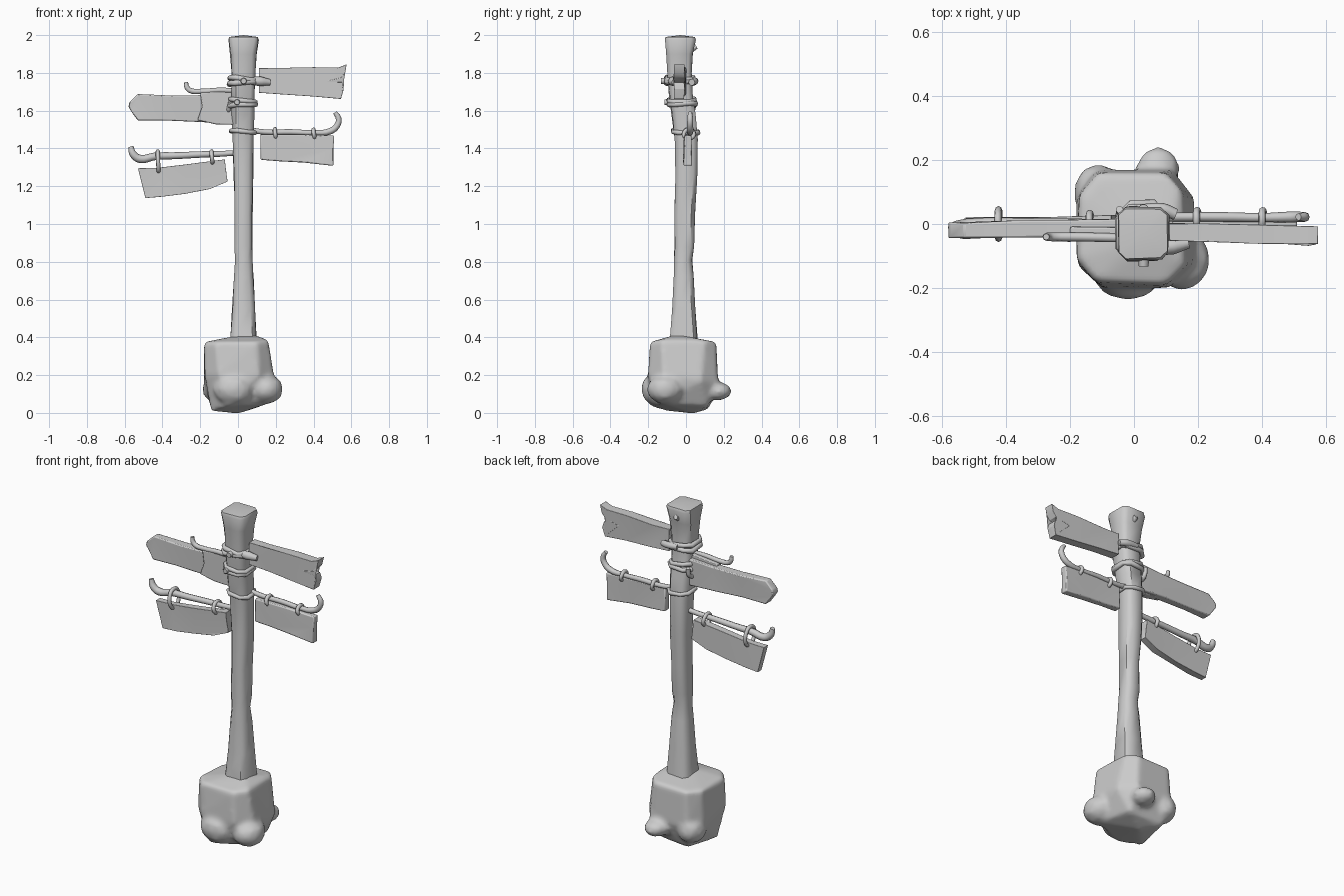
import bpy, bmesh, math, random
from mathutils import Vector

if "Cube" in bpy.data.objects:
    bpy.data.objects.remove(bpy.data.objects["Cube"])

random.seed(4)


def activate(ob):
    bpy.ops.object.select_all(action='DESELECT')
    ob.select_set(True)
    bpy.context.view_layer.objects.active = ob


def finish(name, bm, bevel=0.0, angle=40):
    bmesh.ops.recalc_face_normals(bm, faces=bm.faces)
    me = bpy.data.meshes.new(name)
    bm.to_mesh(me)
    bm.free()
    ob = bpy.data.objects.new(name, me)
    bpy.context.collection.objects.link(ob)
    if bevel:
        m = ob.modifiers.new("bevel", 'BEVEL')
        m.width, m.segments, m.limit_method = bevel, 2, 'ANGLE'
    activate(ob)
    bpy.ops.object.shade_smooth_by_angle(angle=math.radians(angle))
    return ob


def tube(name, pts, radii, closed=False, handle=True):
    """Round bar along a path, one radius per point."""
    cu = bpy.data.curves.new(name, 'CURVE')
    cu.dimensions, cu.bevel_depth, cu.bevel_resolution = '3D', 1.0, 2
    cu.use_fill_caps, cu.resolution_u = True, 4
    sp = cu.splines.new('BEZIER')
    sp.bezier_points.add(len(pts) - 1)
    for i, (bp, p) in enumerate(zip(sp.bezier_points, pts)):
        bp.co = p
        bp.radius = radii[i % len(radii)]
        bp.handle_left_type = bp.handle_right_type = 'AUTO' if handle else 'VECTOR'
    sp.use_cyclic_u = closed
    ob = bpy.data.objects.new(name, cu)
    bpy.context.collection.objects.link(ob)
    activate(ob)
    bpy.ops.object.convert(target='MESH')
    bpy.ops.object.shade_smooth_by_angle(angle=math.radians(50))
    return bpy.context.object


def board(name, outline, y0, y1, thick):
    """Plank cut from an x-z outline; its centre runs from y0 (left) to y1 (right)."""
    xs = [p[0] for p in outline]
    lo, hi = min(xs), max(xs)
    bm = bmesh.new()
    rings = []
    for s in (-0.5, 0.5):
        ring = []
        for x, z in outline:
            y = y0 + (y1 - y0) * (x - lo) / (hi - lo)
            ring.append(bm.verts.new((x, y + s * thick + random.uniform(-.004, .004), z)))
        rings.append(ring)
    bm.faces.new(rings[0])
    bm.faces.new(rings[1][::-1])
    n = len(outline)
    for i in range(n):
        j = (i + 1) % n
        bm.faces.new((rings[0][i], rings[1][i], rings[1][j], rings[0][j]))
    bmesh.ops.triangulate(bm, faces=[f for f in bm.faces if len(f.verts) > 4])
    return finish(name, bm, 0.006)


# Post: z, x min, x max, y min, y max
SECTIONS = [
    (.30, -.05, .10, -.09, .065), (.40, -.04, .097, -.083, .06), (.55, -.03, .088, -.072, .05),
    (.72, -.02, .08, -.065, .042), (.81, -.017, .076, -.062, .032), (.88, -.018, .075, -.06, .045),
    (1.05, -.015, .075, -.06, .05), (1.25, -.022, .078, -.056, .06), (1.45, -.03, .083, -.058, .062),
    (1.58, -.033, .085, -.075, .05), (1.68, -.035, .085, -.088, .035), (1.80, -.035, .09, -.096, .03),
    (1.90, -.04, .097, -.102, .036), (1.975, -.05, .108, -.11, .052), (1.99, -.048, .105, -.107, .048)]


def bounds(z):
    for a, b in zip(SECTIONS, SECTIONS[1:]):
        if a[0] <= z <= b[0]:
            t = (z - a[0]) / (b[0] - a[0])
            return [a[k] + t * (b[k] - a[k]) for k in range(1, 5)]


def rounded(z, grow=0.0, c=0.022):
    x0, x1, y0, y1 = bounds(z)
    x0, y0, x1, y1 = x0 - grow, y0 - grow, x1 + grow, y1 + grow
    return [(x0 + c, y0), (x1 - c, y0), (x1, y0 + c), (x1, y1 - c),
            (x1 - c, y1), (x0 + c, y1), (x0, y1 - c), (x0, y0 + c)]


bm = bmesh.new()
rings = []
for sec in SECTIONS:
    rings.append([bm.verts.new((x + random.uniform(-.003, .003), y + random.uniform(-.003, .003), sec[0]))
                  for x, y in rounded(sec[0])])
for a, b in zip(rings, rings[1:]):
    for i in range(8):
        j = (i + 1) % 8
        bm.faces.new((a[i], a[j], b[j], b[i]))
bm.faces.new(rings[0][::-1])
tip = bm.verts.new((.03, -.03, 2.0))
for i in range(8):
    bm.faces.new((rings[-1][i], rings[-1][(i + 1) % 8], tip))
finish("post", bm, 0, 50)

# Knot stub on the back of the post top
tube("knot", [(.03, .02, 1.92), (.03, .055, 1.94)], [.018, .013])

# Rock base: hulls fused by remeshing
bm = bmesh.new()


def hull(points):
    vs = [bm.verts.new(p) for p in points]
    r = bmesh.ops.convex_hull(bm, input=vs)
    bmesh.ops.delete(bm, geom=list({v for v in r["geom_interior"] if isinstance(v, bmesh.types.BMVert)}), context='VERTS')


def lobe(c, r):
    g = bmesh.ops.create_icosphere(bm, subdivisions=2, radius=1)
    for v in g["verts"]:
        k = random.uniform(.97, 1.03)
        v.co = Vector([c[i] + v.co[i] * r[i] * k for i in range(3)])


hull([(-.18, -.11, .375), (-.12, -.18, .375), (.10, -.19, .375), (.16, -.13, .385), (.15, .10, .385),
      (.10, .16, .375), (-.11, .16, .37), (-.17, .09, .37), (0, -.05, .41), (.08, -.05, .415),
      (-.175, -.13, .20), (-.10, -.20, .20), (.11, -.20, .20), (.19, -.12, .20), (.19, .08, .17),
      (.12, .17, .16), (-.12, .17, .16), (-.18, .09, .16), (-.14, -.10, .01), (-.05, -.19, .035),
      (.16, -.12, .05), (.12, .11, .035), (-.10, .12, .02), (0, .04, -.004)])
lobe((.15, -.11, .125), (.09, .10, .08))
lobe((-.02, -.14, .125), (.115, .10, .095))
lobe((-.11, .10, .13), (.08, .09, .08))
lobe((.075, .165, .115), (.07, .078, .05))
rock = finish("rock_base", bm, 0, 60)
m = rock.modifiers.new("fuse", 'REMESH')
m.mode, m.voxel_size, m.use_smooth_shade = 'VOXEL', .014, True
m = rock.modifiers.new("soften", 'SMOOTH')
m.factor, m.iterations = .5, 5

# Sign boards
board("sign_upper_right", [(.11, 1.695), (.11, 1.825), (.22, 1.822), (.40, 1.83), (.53, 1.828), (.575, 1.845),
                           (.565, 1.80), (.545, 1.775), (.45, 1.752), (.55, 1.75), (.56, 1.715),
                           (.545, 1.662), (.40, 1.675), (.25, 1.685)], -.025, -.038, .055)
board("sign_upper_left", [(-.58, 1.62), (-.575, 1.645), (-.53, 1.688), (-.35, 1.68), (-.18, 1.682), (-.02, 1.69),
                          (-.02, 1.53), (-.20, 1.54), (-.38, 1.548), (-.53, 1.548), (-.565, 1.595)], -.02, -.01, .05)
board("sign_upper_left_patch", [(-.20, 1.695), (-.02, 1.71), (-.02, 1.525), (-.12, 1.528), (-.215, 1.55),
                                (-.19, 1.62)], -.032, -.03, .045)
board("sign_lower_right", [(.12, 1.34), (.12, 1.475), (.30, 1.475), (.51, 1.468), (.505, 1.40), (.505, 1.308),
                           (.35, 1.325), (.22, 1.332)], .006, .01, .04)
board("sign_lower_left", [(-.53, 1.295), (-.43, 1.297), (-.28, 1.315), (-.07, 1.342), (-.065, 1.29), (-.055, 1.225),
                          (-.15, 1.185), (-.28, 1.16), (-.40, 1.145), (-.49, 1.137)], .002, .005, .04)

# Branches that carry the signs
tube("branch_lower_right", [(.05, .02, 1.50), (.14, .022, 1.487), (.28, .022, 1.487), (.40, .02, 1.483),
                            (.49, .022, 1.492), (.527, .022, 1.525), (.532, .022, 1.56), (.513, .022, 1.59)],
     [.014, .014, .015, .014, .017, .016, .015, .011])
tube("branch_lower_left", [(.02, 0, 1.38), (-.08, 0, 1.372), (-.20, 0, 1.368), (-.32, 0, 1.362), (-.44, 0, 1.358),
                           (-.52, -.005, 1.345), (-.555, -.01, 1.37), (-.568, -.01, 1.41)],
     [.014, .015, .017, .018, .02, .022, .02, .014])
tube("branch_upper_left", [(.0, -.045, 1.705), (-.10, -.042, 1.708), (-.20, -.04, 1.702), (-.255, -.04, 1.708),
                           (-.272, -.04, 1.728), (-.274, -.04, 1.752)],
     [.013, .014, .014, .014, .013, .01])


# Ties looping round branch and board
def tie(name, x, y, ztop, zbot, half):
    tube(name, [(x, y - half, ztop - .015), (x, y, ztop), (x, y + half, ztop - .015),
                (x + .004, y + half, zbot), (x + .004, y, zbot - .012), (x + .004, y - half, zbot)], [.011], True)


tie("tie_left_outer", -.425, 0, 1.385, 1.29, .032)
tie("tie_left_inner", -.14, 0, 1.385, 1.335, .028)
tie("tie_right_inner", .195, .015, 1.503, 1.465, .024)
tie("tie_right_outer", .40, .015, 1.50, 1.465, .024)


# Rope bands round the post
def band(name, z, r, grow, tilt=0.0):
    pts = [(x, y, z + tilt * (x - .03) + random.uniform(-.004, .004)) for x, y in rounded(z, grow, .03)]
    return tube(name, pts, [r, r * .85], True, False)


for nm, z, r, g, t in (("band_top_upper", 1.768, .015, .008, -.08), ("band_top_lower", 1.748, .016, .01, .06),
                       ("band_middle_upper", 1.655, .014, .006, -.1), ("band_middle_lower", 1.632, .015, .008, .06),
                       ("band_low", 1.488, .013, .006, -.1)):
    band(nm, z, r, g, t)

# Pegs and knots on the bands
tube("peg_right", [(.06, -.075, 1.757), (.12, -.07, 1.755), (.17, -.06, 1.75)], [.022, .025, .016])
tube("peg_back", [(.02, .045, 1.76), (.09, .045, 1.755), (.13, .03, 1.75)], [.017, .02, .018])
tube("knot_top", [(.03, -.095, 1.757), (.03, -.132, 1.757)], [.02, .015])
tube("knot_middle", [(-.005, -.09, 1.645), (-.005, -.115, 1.645)], [.018, .014])
tube("rope_wrap_left", [(-.04, -.06, 1.645), (-.05, -.04, 1.60), (-.045, .03, 1.60), (-.045, .045, 1.65)],
     [.012, .013, .013, .012])
